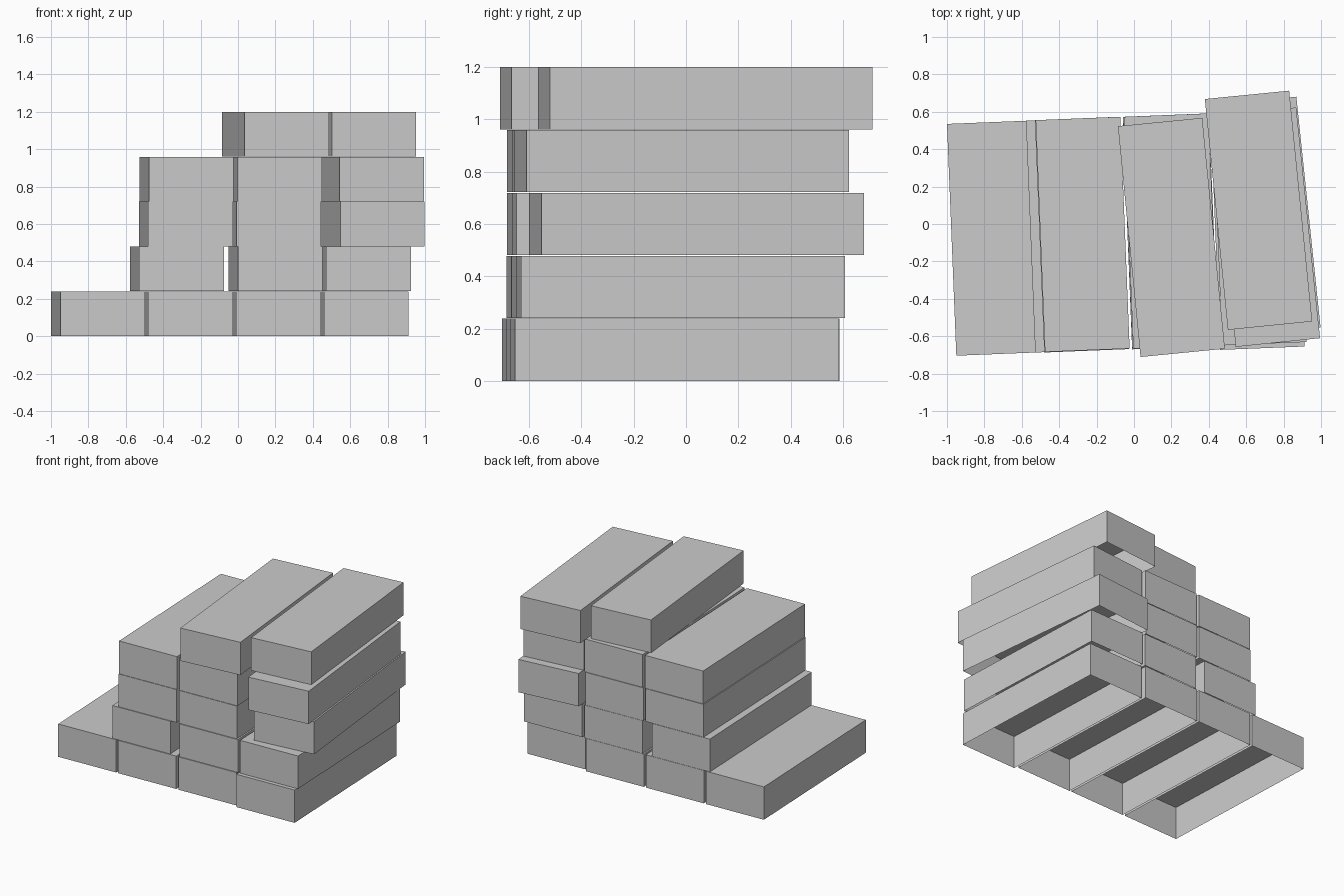
import bpy, bmesh
from math import radians
from mathutils import Matrix

if "Cube" in bpy.data.objects:
    bpy.data.objects.remove(bpy.data.objects["Cube"])

W, L, H = 0.453, 1.24, 0.238   # brick width, length, height
PITCH = 0.2405                 # vertical spacing of layers


def brick(name, x, y, z, deg):
    """Open-bottomed brick; (x, y) is its front-left corner, turned about it."""
    bm = bmesh.new()
    bmesh.ops.create_cube(bm, size=1)
    bottom = [f for f in bm.faces if f.normal.z < -0.5]
    bmesh.ops.delete(bm, geom=bottom, context='FACES_ONLY')
    m = (Matrix.Translation((x, y, z)) @ Matrix.Rotation(radians(deg), 4, 'Z')
         @ Matrix.Diagonal((W, L, H, 1)) @ Matrix.Translation((0.5, 0.5, 0.5)))
    bm.transform(m)
    me = bpy.data.meshes.new(name)
    bm.to_mesh(me)
    bm.free()
    bpy.context.collection.objects.link(bpy.data.objects.new(name, me))


# Layers from the ground up: front-left corner x, y and turn in degrees
layers = [
    [(-0.950, -0.704, 2.3), (-0.480, -0.687, 2.3), (-0.010, -0.670, 2.3), (0.460, -0.673, 2.3)],
    [(-0.528, -0.687, 2.3), (0.000, -0.668, 2.4), (0.471, -0.649, 2.3)],
    [(-0.480, -0.684, 2.3), (-0.009, -0.666, 2.3), (0.547, -0.600, 6.0)],
    [(-0.476, -0.684, 2.3), (-0.004, -0.666, 2.3), (0.544, -0.657, 5.9)],
    [(0.035, -0.711, 5.6), (0.502, -0.566, 5.7)],
]

for i, row in enumerate(layers):
    for j, (x, y, a) in enumerate(row):
        brick(f"brick_layer{i + 1}_{j + 1}", x, y, i * PITCH, a)
